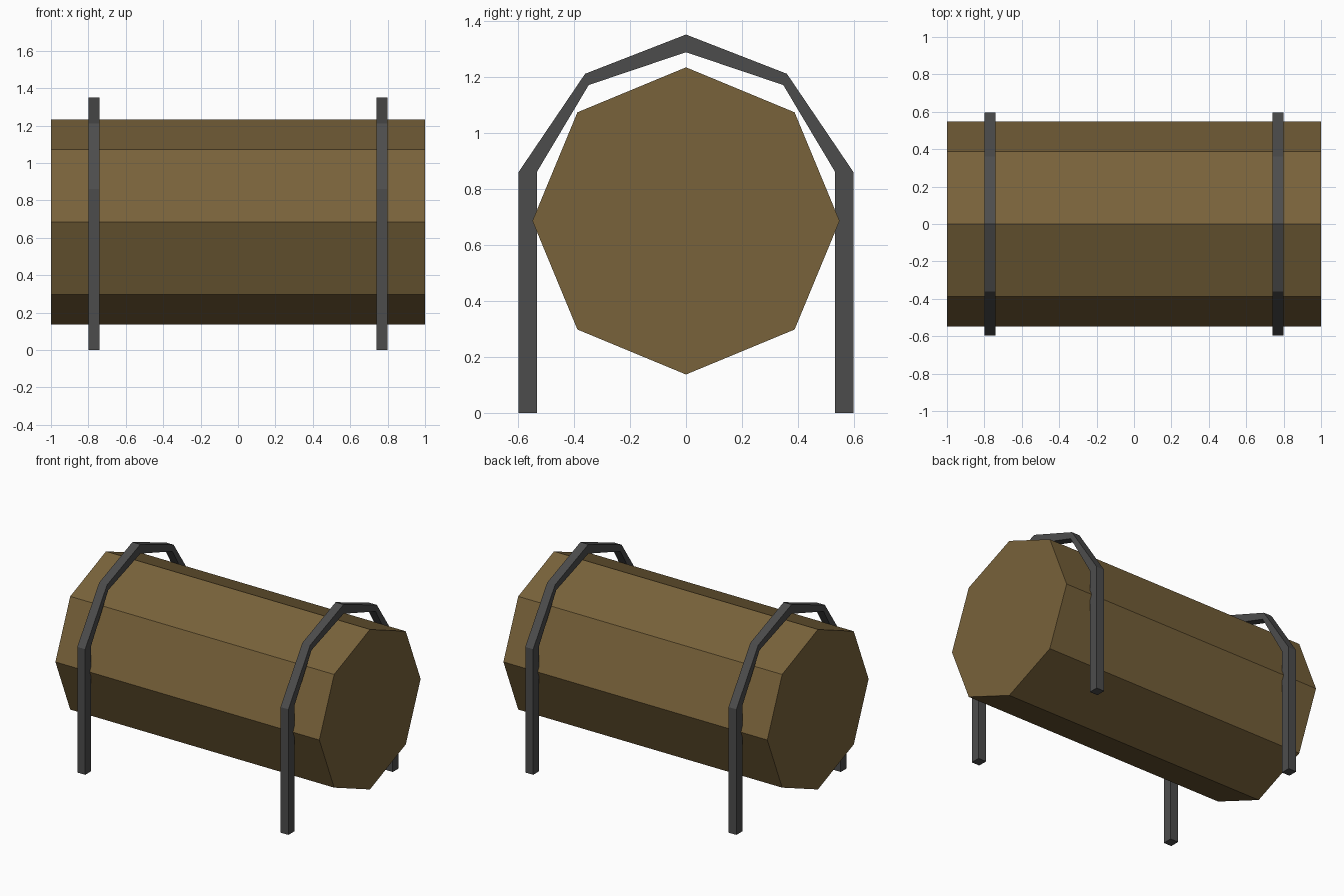
import bpy, bmesh, math

if "Cube" in bpy.data.objects:
    bpy.data.objects.remove(bpy.data.objects["Cube"])


def material(name, rgb):
    m = bpy.data.materials.new(name)
    m.diffuse_color = (*rgb, 1)
    m.use_nodes = True
    m.node_tree.nodes["Principled BSDF"].inputs["Base Color"].default_value = m.diffuse_color
    return m


wood = material("brown_wood", (0.19, 0.123, 0.043))
iron = material("dark_iron", (0.073, 0.073, 0.073))


def make_object(name, bm, mat):
    bmesh.ops.recalc_face_normals(bm, faces=bm.faces)
    me = bpy.data.meshes.new(name)
    bm.to_mesh(me)
    bm.free()
    me.materials.append(mat)
    bpy.context.collection.objects.link(bpy.data.objects.new(name, me))


# Eight-sided log lying along x
R, CZ = 0.548, 0.685
bm = bmesh.new()
ends = []
for x in (-1, 1):
    ring = [bm.verts.new((x, R * math.cos(i * math.pi / 4), CZ + R * math.sin(i * math.pi / 4)))
            for i in range(8)]
    bm.faces.new(ring)
    ends.append(ring)
a, b = ends
for i in range(8):
    j = (i + 1) % 8
    bm.faces.new((a[i], a[j], b[j], b[i]))
make_object("log", bm, wood)

# Arched strap stands: half profile (y, z) mirrored over y = 0
outer = [(0.597, 0), (0.597, 0.86), (0.36, 1.21), (0, 1.35)]
inner = [(0.532, 0), (0.532, 0.86), (0.347, 1.17), (0, 1.287)]


def full(half):
    return half + [(-y, z) for y, z in reversed(half[:-1])]


def stand(name, x0, x1):
    bm = bmesh.new()
    # Four corner rails: outer and inner edges on both sides of the bar
    rails = [[bm.verts.new((x, y, z)) for y, z in full(h)]
             for x, h in ((x0, outer), (x1, outer), (x1, inner), (x0, inner))]
    for k in range(4):
        p, q = rails[k], rails[(k + 1) % 4]
        for i in range(len(p) - 1):
            bm.faces.new((p[i], p[i + 1], q[i + 1], q[i]))
    for i in (0, -1):
        bm.faces.new([r[i] for r in rails])
    make_object(name, bm, iron)


stand("left_stand", -0.80, -0.74)
stand("right_stand", 0.74, 0.80)
